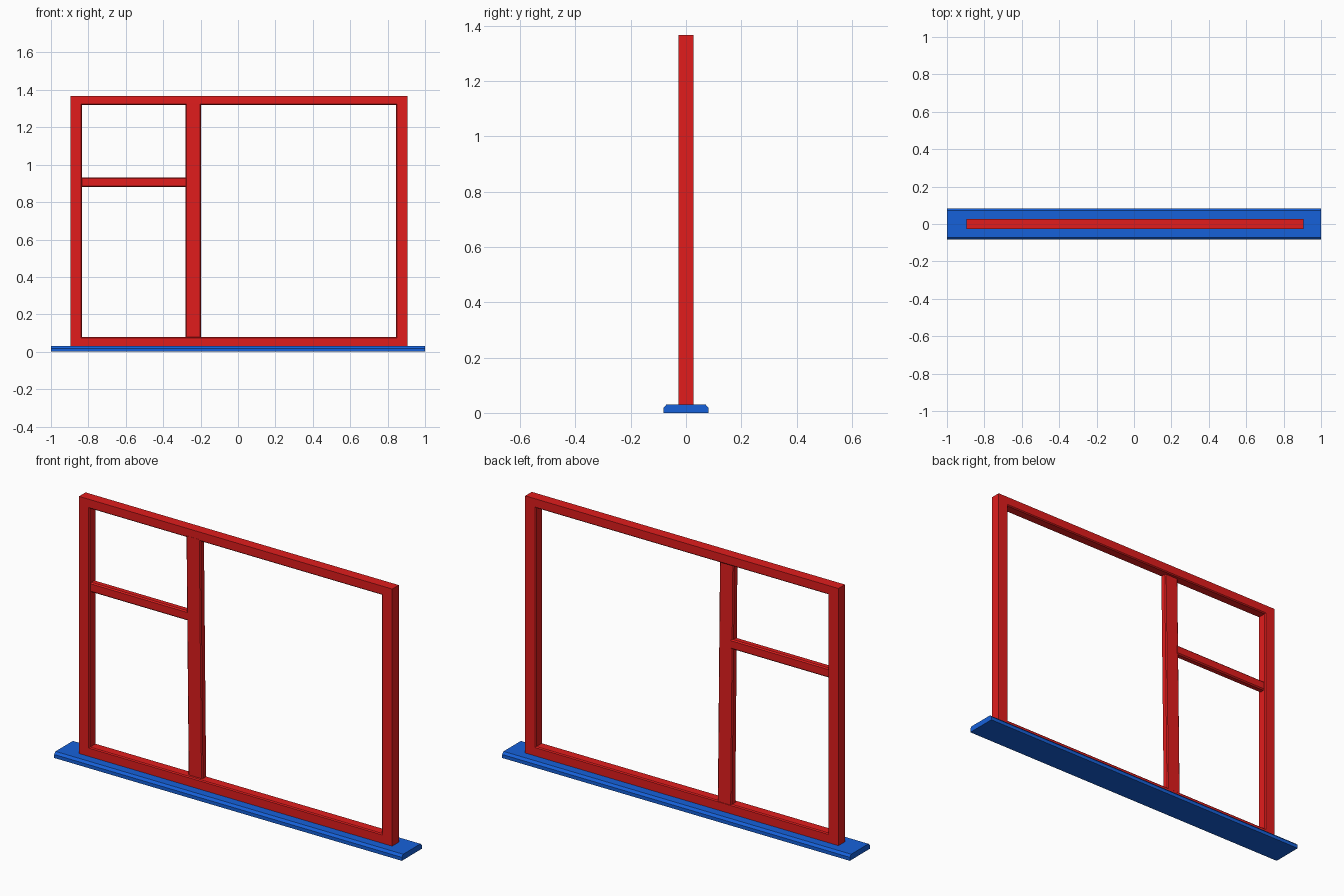
import bpy, bmesh
from mathutils import Vector

if "Cube" in bpy.data.objects:
    bpy.data.objects.remove(bpy.data.objects["Cube"])

def finish(name, bm, mat):
    bmesh.ops.recalc_face_normals(bm, faces=bm.faces[:])
    me = bpy.data.meshes.new(name)
    bm.to_mesh(me)
    bm.free()
    ob = bpy.data.objects.new(name, me)
    bpy.context.collection.objects.link(ob)
    me.materials.append(mat)
    return ob

def material(name, col):
    m = bpy.data.materials.new(name)
    m.diffuse_color = (*col, 1)
    m.use_nodes = True
    m.node_tree.nodes["Principled BSDF"].inputs["Base Color"].default_value = m.diffuse_color
    return m

def skin(bm, rings, closed):
    """Bridge rings of points; either join last to first or cap both ends."""
    vs = [[bm.verts.new(p) for p in r] for r in rings]
    n = len(vs[0])
    for i in range(len(vs) if closed else len(vs) - 1):
        a, b = vs[i], vs[(i + 1) % len(vs)]
        for k in range(n):
            bm.faces.new((a[k], a[(k + 1) % n], b[(k + 1) % n], b[k]))
    if not closed:
        bm.faces.new(vs[0])
        bm.faces.new(vs[-1])

def bar_section(w, d, c):
    """Chamfered rectangular cross-section, half sizes w and d."""
    return [(-w, -d + c), (-w + c, -d), (w - c, -d), (w, -d + c),
            (w, d - c), (w - c, d), (-w + c, d), (-w, d - c)]

red = material("red_paint", (0.75, 0.012, 0.012))
blue = material("blue_paint", (0.008, 0.12, 0.7))

# sill with bevelled long edges
prof = [(-0.082, 0), (0.082, 0), (0.082, 0.018), (0.071, 0.03), (-0.071, 0.03), (-0.082, 0.018)]
bm = bmesh.new()
skin(bm, [[(x, y, z) for y, z in prof] for x in (-1, 1)], False)
finish("sill", bm, blue)

# outer frame: mitred ring, inner edges lightly chamfered
X0, X1, Z0, Z1 = -0.896, 0.906, 0.03, 1.367
D, C, S, R = 0.027, 0.005, 0.061, 0.048   # half depth, chamfer, stile and rail widths

def rect(inset, y):
    a, b = (S + inset, R + inset) if inset is not None else (0, 0)
    return [(X0 + a, y, Z0 + b), (X1 - a, y, Z0 + b), (X1 - a, y, Z1 - b), (X0 + a, y, Z1 - b)]

bm = bmesh.new()
skin(bm, [rect(None, -D), rect(-C, -D), rect(0, -D + C),
          rect(0, D - C), rect(-C, D), rect(None, D)], True)
finish("outer_frame", bm, red)

# mullion, leaning very slightly forward at the top
sec = bar_section(0.041, 0.018, 0.005)
bm = bmesh.new()
skin(bm, [[(-0.239 + u, v + off, z) for u, v in sec]
          for z, off in ((0.07, 0.008), (1.328, -0.010))], False)
finish("mullion", bm, red)

# transom between left stile and mullion
sec = bar_section(0.025, 0.018, 0.006)
bm = bmesh.new()
skin(bm, [[(x, v, 0.906 + u) for u, v in sec] for x in (-0.842, -0.27)], False)
finish("transom", bm, red)
